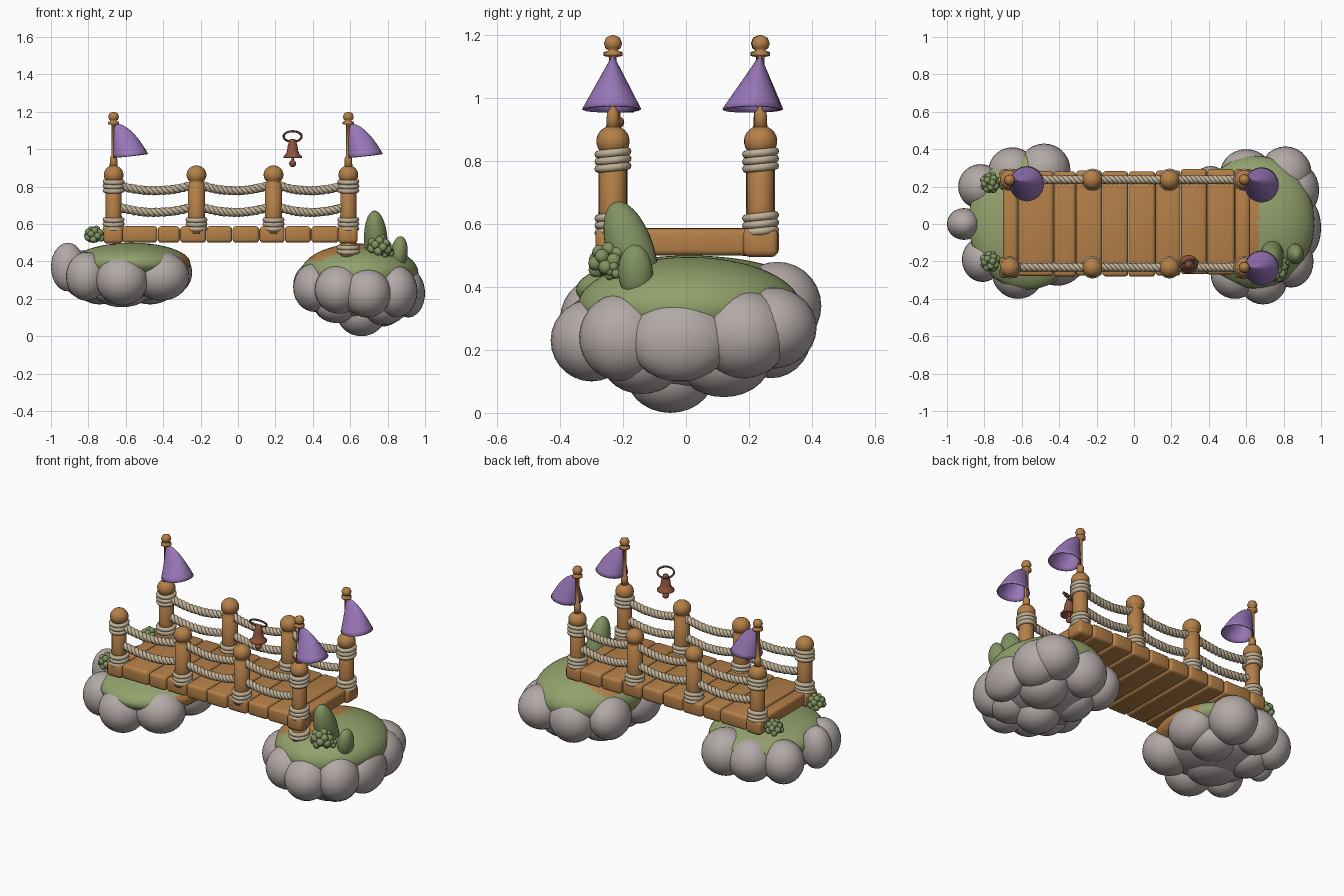
import bpy, bmesh, math, random
from mathutils import Matrix, Vector, Euler

if "Cube" in bpy.data.objects:
    bpy.data.objects.remove(bpy.data.objects["Cube"])
random.seed(4)

def material(name, rgb):
    m = bpy.data.materials.new(name)
    m.diffuse_color = (*rgb, 1)
    m.use_nodes = True
    m.node_tree.nodes["Principled BSDF"].inputs["Base Color"].default_value = m.diffuse_color
    return m

WOOD = material("warm wood", (.46, .215, .065))
ROPE = material("beige rope", (.52, .43, .30))
STONE = material("grey cloud stone", (.45, .40, .385))
GRASS = material("moss green", (.29, .36, .15))
LEAF = material("leaf green", (.22, .29, .12))
FLAG = material("purple cloth", (.31, .18, .47))
BELL = material("copper", (.26, .085, .045))
IRON = material("dark iron", (.11, .06, .04))

def finish(name, bm, *mats, smooth=True):
    me = bpy.data.meshes.new(name)
    bmesh.ops.recalc_face_normals(bm, faces=bm.faces)
    for f in bm.faces:
        f.smooth = smooth
    bm.to_mesh(me)
    bm.free()
    for m in mats:
        me.materials.append(m)
    ob = bpy.data.objects.new(name, me)
    bpy.context.collection.objects.link(ob)
    return ob

def blobs(name, items, mat, segs=28):
    # items: (x, y, z, rx, ry, rz [, tilt_x, tilt_y])
    bm = bmesh.new()
    for it in items:
        rot = Euler((*it[6:8], 0)).to_matrix().to_4x4() if len(it) > 6 else Matrix()
        mt = Matrix.Translation(it[:3]) @ rot @ Matrix.Diagonal((*it[3:6], 1))
        bmesh.ops.create_uvsphere(bm, u_segments=segs, v_segments=segs // 2, radius=1, matrix=mt)
    return finish(name, bm, mat)

def lathe(name, profile, loc, mat, n=24):
    bm = bmesh.new()
    rings = [[bm.verts.new((loc[0] + r * math.cos(math.tau * i / n),
                            loc[1] + r * math.sin(math.tau * i / n), z)) for i in range(n)]
             for r, z in profile]
    for a, b in zip(rings, rings[1:]):
        for i in range(n):
            bm.faces.new((a[i], a[(i + 1) % n], b[(i + 1) % n], b[i]))
    bm.faces.new(rings[0])
    bm.faces.new(rings[-1])
    return finish(name, bm, mat)

def block(name, x0, x1, y0, y1, z0, z1, r=.018):
    bm = bmesh.new()
    mt = Matrix.Translation(((x0 + x1) / 2, (y0 + y1) / 2, (z0 + z1) / 2)) @ \
        Matrix.Diagonal((x1 - x0, y1 - y0, z1 - z0, 1))
    bmesh.ops.create_cube(bm, size=1, matrix=mt)
    bmesh.ops.bevel(bm, geom=bm.edges[:], offset=r, segments=3, affect='EDGES', profile=.5)
    return finish(name, bm, WOOD)

def tubes(name, paths, radius, mat, cyclic=False, res=2):
    cu = bpy.data.curves.new(name, 'CURVE')
    cu.dimensions = '3D'
    cu.bevel_depth = radius
    cu.bevel_resolution = res
    cu.use_fill_caps = True
    for pts in paths:
        s = cu.splines.new('POLY')
        s.points.add(len(pts) - 1)
        s.use_cyclic_u = cyclic
        for p, q in zip(s.points, pts):
            p.co = (*q, 1)
        s.use_smooth = True
    cu.materials.append(mat)
    ob = bpy.data.objects.new(name, cu)
    bpy.context.collection.objects.link(ob)

# floating islands: lumpy rock clouds
blobs("left_island_rock", [
    (-.91, 0, .37, .09, .085, .13), (-.82, .2, .33, .12, .12, .13), (-.65, .28, .33, .13, .13, .13),
    (-.48, .29, .34, .14, .14, .14), (-.81, -.19, .32, .11, .12, .13), (-.62, -.26, .30, .14, .14, .135),
    (-.41, -.19, .32, .15, .14, .13), (-.36, .07, .34, .115, .15, .12), (-.6, 0, .30, .27, .27, .12),
    (-.62, -.06, .24, .15, .15, .085), (-.74, .1, .26, .12, .13, .09), (-.47, .12, .26, .13, .13, .09)], STONE)
blobs("right_island_rock", [
    (.41, -.13, .26, .115, .14, .13), (.41, .17, .27, .115, .14, .13), (.54, -.27, .25, .13, .13, .13),
    (.69, -.30, .23, .13, .13, .13), (.84, -.20, .24, .12, .14, .14), (.91, -.02, .23, .09, .16, .13),
    (.86, .18, .25, .13, .15, .14), (.81, .27, .27, .14, .145, .13), (.60, .27, .25, .14, .13, .14),
    (.65, 0, .22, .27, .28, .15), (.66, -.05, .12, .13, .14, .12), (.76, .12, .17, .14, .15, .12),
    (.53, .08, .18, .13, .14, .11), (.78, -.14, .17, .13, .13, .11), (.53, -.13, .17, .12, .12, .1)], STONE)

# grass caps, with a worn brown patch where they meet the bridge
def grass_cap(name, item, worn):
    ob = blobs(name, [item], GRASS, 56)
    ob.data.materials.append(WOOD)
    for f in ob.data.polygons:
        if worn(f.center):
            f.material_index = 1
grass_cap("left_grass", (-.57, .01, .39, .315, .36, .11), lambda c: c.x > -.31)
grass_cap("right_grass", (.65, .01, .335, .315, .355, .16), lambda c: c.x < .67 and abs(c.y) < .21 and c.z > .4)

# deck planks
edges = [-.62, -.43, -.31, -.17, -.03, .115, .25, .39, .54]
for i, (a, b) in enumerate(zip(edges, edges[1:])):
    w = random.uniform(-.008, .008)
    block(f"plank_{i}", a + .001, b - .001, -.275 + w, .288 + w, .50, .588)
block("left_end_plank", -.70, -.622, -.22, .22, .505, .585)
block("right_end_plank", .542, .62, -.22, .22, .50, .585)

# posts, corner blocks, rope wraps
def wrap(name, x, y, z, r=.046, n=3):
    rings = [[(x + r * math.cos(math.tau * i / 28), y + r * math.sin(math.tau * i / 28),
               z + (k - (n - 1) / 2) * .023 + .005 * math.sin(math.tau * i / 28))
              for i in range(28)] for k in range(n)]
    tubes(name, rings, .013, ROPE, True)

post_x = [-.665, -.222, .19, .59]
rows = {"front": -.232, "back": .237}
for side, y in rows.items():
    for i, x in enumerate(post_x):
        outer = i in (0, 3)
        r = .043 if outer else .046
        ball = [(.053 * math.cos(a), .863 + .05 * math.sin(a))
                for a in [math.radians(d) for d in range(-50, 90, 14)]]
        lathe(f"{side}_post_{i}", [(r + .003, .55), (r, .66), (r, .815)] + ball + [(.004, .913)], (x, y), WOOD)
        wrap(f"{side}_post_{i}_lower_wrap", x, y, .60)
        if outer:
            wrap(f"{side}_post_{i}_upper_wrap", x, y, .803)
            block(f"{side}_corner_block_{i}", x - .055, x + .05, y - .056, y + .056, .495, .585, .022)
wrap("front_right_base_wrap", .59, -.232, .465, .05, 2)
lathe("front_right_post_foot", [(.043, .42), (.043, .52)], (.59, -.232), WOOD)

# twisted sagging ropes
def rope(name, x0, x1, y, z, sag, r=.012, turns=5):
    n = 60
    strands = []
    for k in range(3):
        pts = []
        for i in range(n + 1):
            t = i / n
            a = math.tau * (turns * t + k / 3)
            pts.append((x0 + (x1 - x0) * t, y + r * math.cos(a),
                        z - sag * 4 * t * (1 - t) + r * math.sin(a)))
        strands.append(pts)
    tubes(name, strands, .0135, ROPE, res=1)

for side, y in rows.items():
    for i in range(3):
        for label, z in (("upper", .808), ("lower", .692)):
            rope(f"{side}_{label}_rope_{i}", post_x[i] + .02, post_x[i + 1] - .02, y, z, .03)

# flags: poles with finials and hooded cloth cones
def flag(name, x, y, dy):
    lathe(name + "_pole", [(.022, .90), (.019, .955), (.012, .965), (.012, 1.13), (.03, 1.134), (.03, 1.146),
                           (.014, 1.151), (.024, 1.158), (.029, 1.174), (.022, 1.192), (.004, 1.2)],
          (x, y), WOOD, 16)
    bm = bmesh.new()
    n, m, rings = 32, 12, []
    for j in range(m + 1):
        t = .002 + .998 * (j / m) ** 1.5
        w = .092 * t ** .5
        ring = []
        for i in range(n):
            a = math.tau * i / n
            ring.append(bm.verts.new((x + w + w * math.cos(a), y + dy * t + .094 * t * math.sin(a),
                                      1.14 - .175 * t + .011 * t * math.cos(a))))
        rings.append(ring)
    for a, b in zip(rings, rings[1:]):
        for i in range(n):
            bm.faces.new((a[i], b[i], b[(i + 1) % n], a[(i + 1) % n]))
    ob = finish(name + "_cloth", bm, FLAG)
    s = ob.modifiers.new("thickness", 'SOLIDIFY')
    s.thickness = .006

flag("back_left_flag", -.665, .235, -.02)
flag("back_right_flag", .59, .237, -.028)
flag("front_right_flag", .59, -.232, -.004)

# hanging bell
bx, by = .292, -.215
lathe("bell", [(.004, 1.055), (.016, 1.052), (.02, 1.035), (.026, 1.02), (.03, .99), (.038, .972), (.05, .962),
               (.05, .954), (.036, .956), (.004, .99)], (bx, by), BELL)
blobs("bell_clapper", [(bx, by, .923, .019, .019, .019), (bx, by, .955, .007, .007, .03)], BELL, 16)
tubes("bell_ring", [[(bx + .048 * math.cos(math.tau * i / 32), by + .022 * math.cos(math.tau * i / 32 + 1),
                      1.068 + .028 * math.sin(math.tau * i / 32)) for i in range(32)]], .006, IRON, True)

# plants
blobs("tall_leaf", [(.737, -.175, .51, .063, .075, .168, .3, -.05)], LEAF)
blobs("small_leaf", [(.862, -.16, .445, .045, .055, .09, .05, .1)], LEAF)

def bush(name, x, y, z, r):
    items = [(x, y, z, r * .7, r * .7, r * .7)]
    for i in range(16):
        h = 1 - 1.5 * (i + .5) / 16
        a, q = i * 2.4, math.sqrt(1 - h * h)
        items.append((x + r * q * math.cos(a) * .75, y + r * q * math.sin(a) * .75, z + r * h * .75,
                      r * .38, r * .38, r * .38))
    blobs(name, items, LEAF, 12)

bush("right_bush", .755, -.245, .475, .062)
bush("right_small_bush", .79, -.215, .45, .04)
bush("left_front_bush", -.768, -.20, .535, .052)
bush("left_back_bush", -.768, .22, .535, .052)
